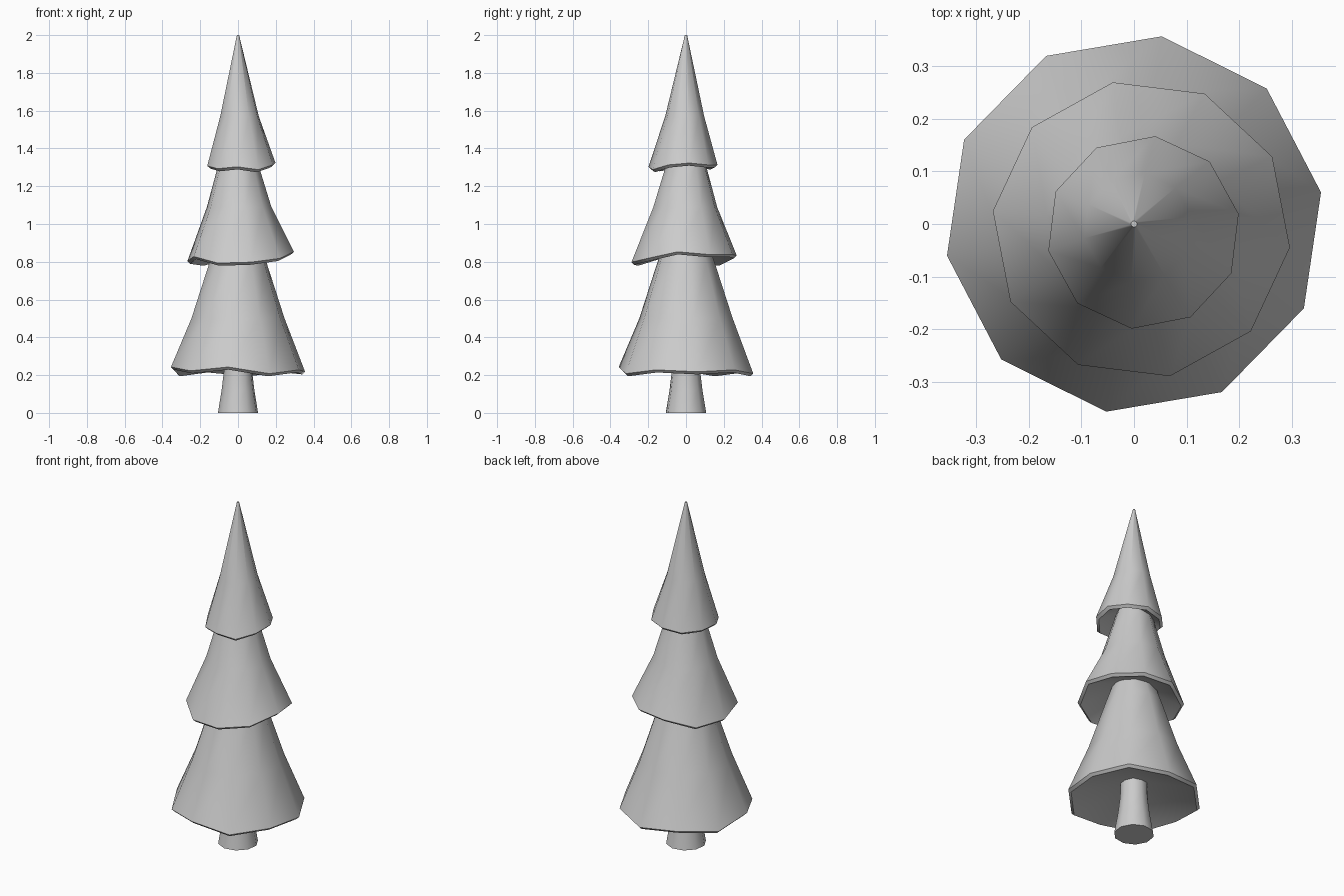
import bpy, bmesh, math

if "Cube" in bpy.data.objects:
    bpy.data.objects.remove(bpy.data.objects["Cube"])


def loft(name, rings, sides, phase, tip_bottom=None):
    """rings: (radius, cx, cy, z or list of z per corner), ordered from underside to top."""
    bm = bmesh.new()
    loops = []
    for r, cx, cy, z in rings:
        loop = []
        for i in range(sides):
            a = math.radians(phase) + math.tau * i / sides
            zi = z[i] if isinstance(z, list) else z
            loop.append(bm.verts.new((cx + r * math.cos(a), cy + r * math.sin(a), zi)))
        loops.append(loop)
    for lo, hi in zip(loops, loops[1:]):
        for i in range(sides):
            j = (i + 1) % sides
            bm.faces.new((lo[i], lo[j], hi[j], hi[i]))
    bm.faces.new(loops[-1])
    if tip_bottom is None:
        bm.faces.new(loops[0][::-1])
    else:
        # hollow underside rising to a point
        c = bm.verts.new(tip_bottom)
        for i in range(sides):
            bm.faces.new((c, loops[0][(i + 1) % sides], loops[0][i]))
    bmesh.ops.recalc_face_normals(bm, faces=bm.faces)
    me = bpy.data.meshes.new(name)
    bm.to_mesh(me)
    bm.free()
    ob = bpy.data.objects.new(name, me)
    bpy.context.collection.objects.link(ob)
    bpy.ops.object.select_all(action='DESELECT')
    ob.select_set(True)
    bpy.context.view_layer.objects.active = ob
    bpy.ops.object.shade_smooth_by_angle(angle=math.radians(42))
    return ob


def tier(name, radius, cx, cy, phase, rim, upper, peak):
    """Foliage skirt: uneven rim, thin lip, tapering body, dished underside."""
    lip = [z - 0.006 for z in rim]
    edge = [z + 0.008 for z in rim]
    rings = [(radius - 0.015, cx, cy, lip), (radius, cx, cy, edge)] + upper
    return loft(name, rings, 10, phase, (cx, cy, peak))


# Trunk
loft("trunk", [(0.108, 0, 0, 0), (0.088, 0, 0, 0.12), (0.076, 0, 0, 0.22),
               (0.07, 0, 0, 0.42)], 10, 10)

# Foliage tiers, rim heights listed counter-clockwise from +x
tier("lower_foliage", 0.36, 0, 0, 9.6,
     [.21, .22, .20, .22, .20, .235, .215, .235, .20, .22],
     [(0.25, 0, 0, 0.5), (0.152, 0, 0, 0.8), (0.09, 0, 0, 0.98)], 0.33)
tier("middle_foliage", 0.284, 0.014, -0.01, -7,
     [.845, .83, .83, .825, .785, .795, .82, .785, .79, .81],
     [(0.172, 0.006, -0.004, 1.09), (0.108, 0.002, 0, 1.31), (0.06, 0, 0, 1.46)], 0.94)
tier("upper_foliage", 0.184, 0.018, -0.016, 11,
     [1.315, 1.305, 1.305, 1.295, 1.30, 1.30, 1.285, 1.295, 1.28, 1.305],
     [(0.104, 0.008, -0.007, 1.57), (0.006, 0, 0, 2.0)], 1.40)
